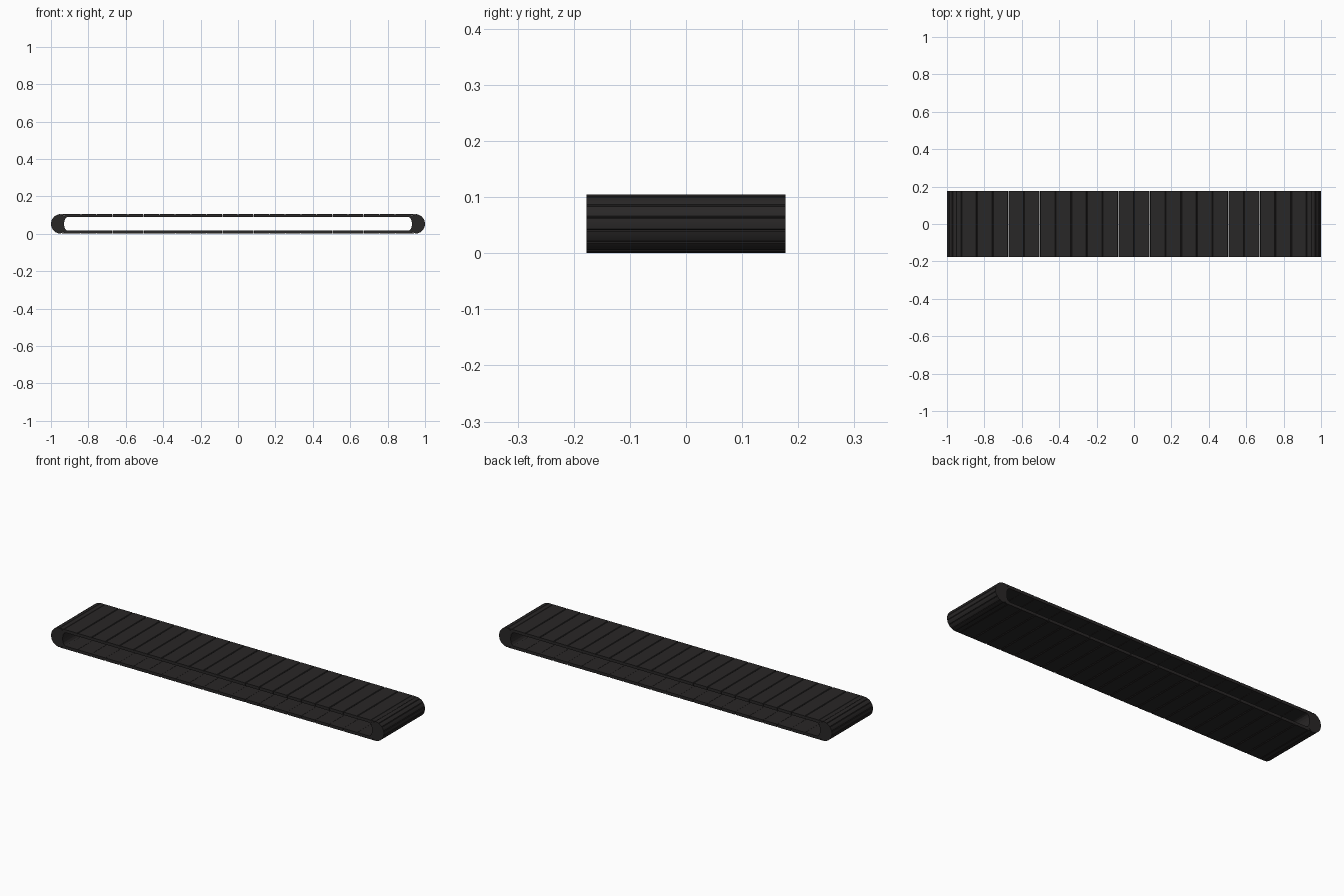
import bpy, bmesh, math

if "Cube" in bpy.data.objects:
    bpy.data.objects.remove(bpy.data.objects["Cube"])

HALF_W = 0.177      # half width of the belt in y
H = 0.105           # total loop height
R = H / 2           # outer radius of the end turns
CX = 1 - R          # centre of the end turns
T = 0.016           # thickness of the straight runs
FLAT = 0.924        # half length of the straight runs
N_FLAT, N_TURN = 22, 7

rubber = bpy.data.materials.new("dark_rubber")
rubber.diffuse_color = (0.022, 0.020, 0.020, 1)
rubber.use_nodes = True
rubber.node_tree.nodes["Principled BSDF"].inputs["Base Color"].default_value = rubber.diffuse_color


def prism(name, profile):
    """Extrude an x-z profile across the belt width."""
    bm = bmesh.new()
    face = bm.faces.new([bm.verts.new((x, -HALF_W, z)) for x, z in profile])
    ext = bmesh.ops.extrude_face_region(bm, geom=[face])
    for v in ext["geom"]:
        if isinstance(v, bmesh.types.BMVert):
            v.co.y = HALF_W
    bmesh.ops.recalc_face_normals(bm, faces=bm.faces)
    mesh = bpy.data.meshes.new(name)
    bm.to_mesh(mesh)
    bm.free()
    mesh.materials.append(rubber)
    obj = bpy.data.objects.new(name, mesh)
    bpy.context.collection.objects.link(obj)
    bpy.ops.object.select_all(action='DESELECT')
    obj.select_set(True)
    bpy.context.view_layer.objects.active = obj
    bpy.ops.object.shade_smooth_by_angle(angle=math.radians(30))
    return obj


# straight slats, upper and lower run, with chamfered outer edges
pitch = 2 * FLAT / N_FLAT
b, gap = 0.003, 0.0005
for i in range(N_FLAT):
    x0 = -FLAT + i * pitch + gap
    x1 = x0 + pitch - 2 * gap
    top = [(x0, H - T), (x1, H - T), (x1, H - b), (x1 - b, H),
           (x0 + b, H), (x0, H - b)]
    prism("top_slat", top)
    prism("bottom_slat", [(x, H - z) for x, z in top])

# short links that join the straight runs to the turns
for s in (-1, 1):
    link = [(s * FLAT, H), (s * CX, H), (s * 0.912, H - T), (s * 0.905, H - T)]
    prism("top_link", link)
    prism("bottom_link", [(x, H - z) for x, z in link])

# deep wedge slats fanning round each end
step = math.pi / N_TURN


def inner(a):
    return (0.912 + 0.018 * math.cos(a), R + (R - T) * math.sin(a))


def outer(a, r=R):
    return (CX + r * math.cos(a), R + r * math.sin(a))


for s in (-1, 1):
    for i in range(N_TURN):
        a0 = -math.pi / 2 + i * step
        a1 = a0 + step
        d = 0.04
        prof = [inner(a0), outer(a0, R - 0.002)]
        prof += [outer(a0 + d + k * (step - 2 * d) / 4) for k in range(5)]
        prof += [outer(a1, R - 0.002), inner(a1)]
        prism("turn_slat", [(s * x, z) for x, z in prof])
